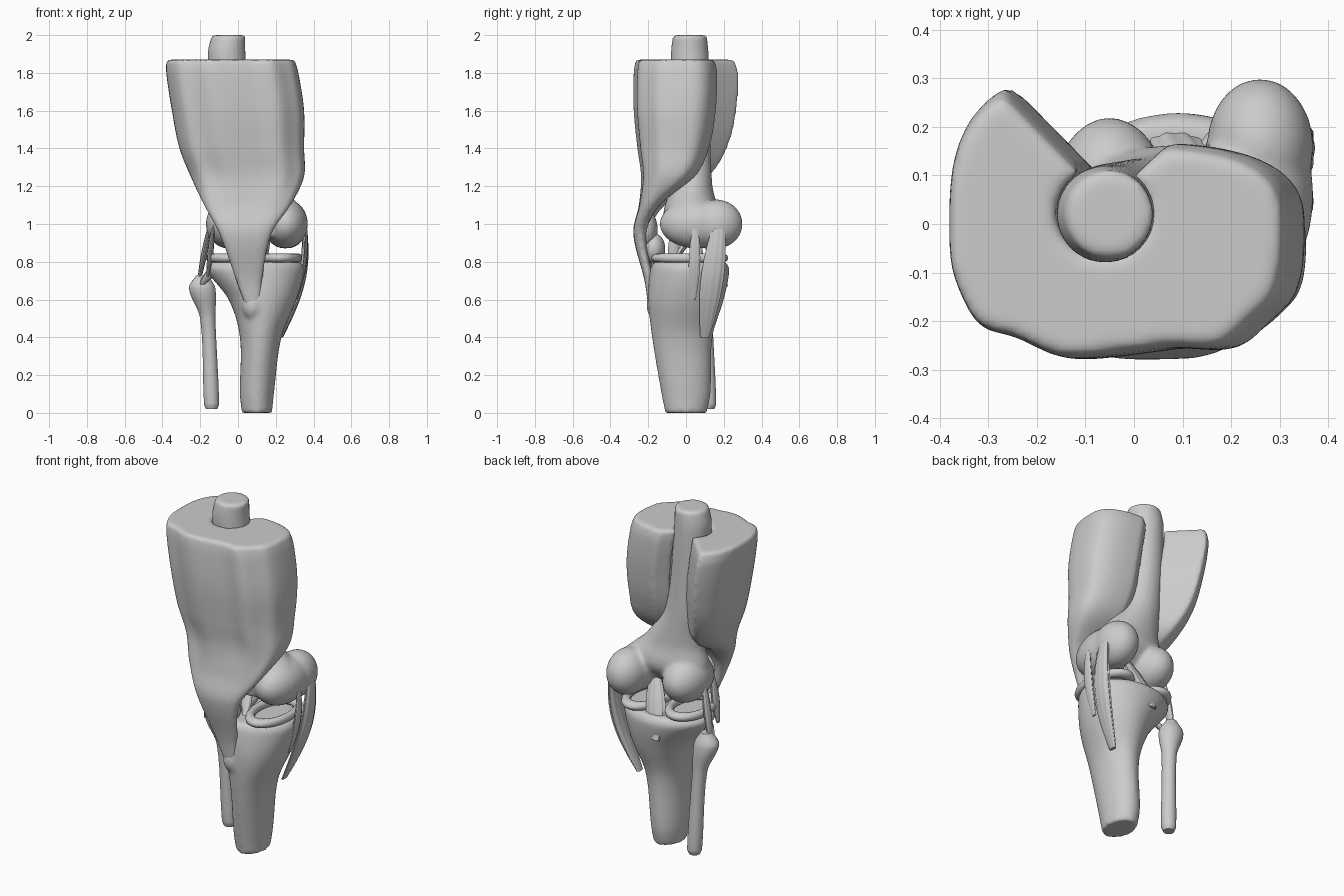
import bpy, bmesh, math
from mathutils import Matrix, Vector

default_cube = bpy.data.objects.get("Cube")
if default_cube:
    bpy.data.objects.remove(default_cube)

grey = bpy.data.materials.new("plain_grey")
grey.use_nodes = True
grey.diffuse_color = (0.6, 0.6, 0.6, 1)
grey.node_tree.nodes["Principled BSDF"].inputs["Base Color"].default_value = grey.diffuse_color


def resample(rows, steps=6):
    """Smoothly interpolate rows whose first number is the height."""
    rows = [Vector(row) for row in rows]
    last = len(rows) - 1

    def slope(index):
        below, above = rows[max(index - 1, 0)], rows[min(index + 1, last)]
        return (above - below) / (above[0] - below[0])

    smooth_rows = []
    for index in range(last):
        low, high = rows[index], rows[index + 1]
        rise = high[0] - low[0]
        for step in range(steps):
            t = step / steps
            ease = t * t * (3 - 2 * t)
            bend = slope(index) * t * (1 - t) ** 2 - slope(index + 1) * t * t * (1 - t)
            smooth_rows.append(low.lerp(high, ease) + bend * rise)
    return smooth_rows + [rows[last]]


def skin(bm, rings):
    """Skin a stack of rings and cap both ends."""
    loops = [[bm.verts.new(point) for point in ring] for ring in rings]
    count = len(loops[0])
    for lower, upper in zip(loops, loops[1:]):
        for i in range(count):
            j = (i + 1) % count
            bm.faces.new((lower[i], lower[j], upper[j], upper[i]))
    bm.faces.new(loops[0])
    bm.faces.new(loops[-1])


def column(bm, rows, ridge=0.0):
    """Stack of ovals: height, centre x, centre y, radius x, radius y."""
    angles = [math.tau * i / 40 for i in range(40)]
    rings = []
    for z, cx, cy, rx, ry in resample(rows):
        rings.append([(cx + rx * math.cos(a) * (1 + ridge * math.cos(10 * a)),
                       cy + ry * math.sin(a) * (1 + ridge * math.cos(10 * a)), z)
                      for a in angles])
    skin(bm, rings)


def ball(bm, centre, radii):
    placing = Matrix.Translation(centre) @ Matrix.Diagonal((*radii, 1))
    bmesh.ops.create_uvsphere(bm, u_segments=32, v_segments=20, radius=1, matrix=placing)


def finish(name, bm, fuse=False):
    """Turn the mesh into a shaded object, optionally fused into one soft form."""
    bmesh.ops.recalc_face_normals(bm, faces=bm.faces)
    mesh = bpy.data.meshes.new(name)
    bm.to_mesh(mesh)
    bm.free()
    mesh.materials.append(grey)
    part = bpy.data.objects.new(name, mesh)
    bpy.context.collection.objects.link(part)
    if fuse:
        remesh = part.modifiers.new("fuse", 'REMESH')
        remesh.mode = 'VOXEL'
        remesh.voxel_size = 0.012
        remesh.use_smooth_shade = True
        soften = part.modifiers.new("soften", 'SMOOTH')
        soften.iterations = 7
    bpy.ops.object.select_all(action='DESELECT')
    part.select_set(True)
    bpy.context.view_layer.objects.active = part
    bpy.ops.object.shade_smooth_by_angle(angle=math.radians(50))


def strap(name, bottom, top, size, bow=0.0):
    """Fibrous band, fullest halfway up and bowed sideways."""
    rows = []
    for step in range(7):
        t = step / 6
        swell = math.sin(math.pi * t)
        x, y, z = Vector(bottom).lerp(Vector(top), t)
        girth = Vector(size) * (0.4 + 0.6 * swell)
        rows.append((z, x + bow * swell, y, *girth))
    bm = bmesh.new()
    column(bm, rows, ridge=0.06)
    finish(name, bm)


# Thigh bone: shaft flaring into two rounded condyles
bm = bmesh.new()
column(bm, [(0.93, 0.1, -0.02, 0.17, 0.08), (1.06, 0.1, 0.02, 0.25, 0.14),
            (1.2, 0.05, 0.03, 0.17, 0.11), (1.4, -0.02, 0.03, 0.11, 0.1),
            (1.9, -0.06, 0.02, 0.1, 0.1), (2, -0.05, 0.02, 0.09, 0.09)])
ball(bm, (0.25, 0.06, 1), (0.12, 0.2, 0.13))
ball(bm, (0.26, 0.16, 1), (0.11, 0.14, 0.13))
ball(bm, (-0.05, 0.05, 1), (0.12, 0.17, 0.13))
finish("thigh_bone", bm, fuse=True)

# Shin bone: broad plateau tapering to the cut end
bm = bmesh.new()
column(bm, [(0, 0.1, 0, 0.08, 0.11), (0.1, 0.1, 0, 0.09, 0.13),
            (0.4, 0.12, -0.02, 0.11, 0.16), (0.6, 0.13, 0, 0.18, 0.2),
            (0.76, 0.09, 0.02, 0.26, 0.21), (0.8, 0.09, 0.02, 0.24, 0.19)])
ball(bm, (0.08, -0.15, 0.57), (0.06, 0.06, 0.08))
finish("shin_bone", bm, fuse=True)

# Slim outer leg bone with a knobby head
bm = bmesh.new()
column(bm, [(0.02, -0.14, 0.12, 0.03, 0.03), (0.05, -0.14, 0.12, 0.04, 0.04),
            (0.5, -0.16, 0.1, 0.04, 0.04), (0.66, -0.19, 0.08, 0.07, 0.06),
            (0.73, -0.19, 0.08, 0.03, 0.03)])
finish("outer_leg_bone", bm)


def muscle_outline(opening):
    """C-shaped section in a unit square: rounded outside, notch for the shaft."""
    outline = []
    for degrees in range(125, 441, 5):
        a = math.radians(degrees)
        x, y = (math.copysign(abs(value) ** 0.7, value) for value in (math.cos(a), math.sin(a)))
        if y > 0:
            y *= 1.15 if x < 0 and degrees < 200 else 0.6
        else:
            y *= 1 - 0.04 * opening * (1 + math.cos(9 * a))
        outline.append((x, y))
    for degrees in range(50, -241, -10):
        a = math.radians(degrees)
        y = 0.1 + 0.35 * math.sin(a)
        outline.append((-0.08 + 0.28 * math.cos(a), 0.5 + (y - 0.5) * opening))
    return outline


# Front thigh muscle: wraps the shaft and narrows into the knee tendon
# Rows: height, centre x, half width, front y, depth
levels = [(0.56, 0.08, 0.04, -0.2, 0.06), (0.7, 0.06, 0.07, -0.22, 0.06),
          (0.95, 0.04, 0.14, -0.28, 0.09), (1.1, 0.05, 0.23, -0.25, 0.14),
          (1.25, 0.05, 0.3, -0.24, 0.36), (1.4, 0.02, 0.33, -0.26, 0.48),
          (1.6, 0, 0.35, -0.28, 0.55), (1.8, -0.03, 0.35, -0.28, 0.56),
          (1.87, -0.04, 0.34, -0.27, 0.53)]
rings = []
for z, middle, half, front, depth in resample(levels):
    opening = min(1, depth / 0.4)
    rings.append([(middle + half * x, front + depth * (1 + y) / 2, z)
                  for x, y in muscle_outline(opening)])
bm = bmesh.new()
skin(bm, rings)
finish("front_thigh_muscle", bm, fuse=True)

# Kneecap and the soft pad beneath it
for name, centre, radii in (("kneecap", (0.04, -0.21, 0.97), (0.1, 0.06, 0.1)),
                            ("fat_pad", (0.05, -0.17, 0.87), (0.08, 0.06, 0.08))):
    bm = bmesh.new()
    ball(bm, centre, radii)
    finish(name, bm)

# Cartilage rings between the condyles and the plateau
for name, x, length in (("inner_cartilage", 0.22, 0.17), ("outer_cartilage", -0.05, 0.15)):
    bpy.ops.mesh.primitive_torus_add(location=(x, 0.02, 0.82), major_radius=1, minor_radius=0.2)
    cartilage = bpy.context.object
    cartilage.name = name
    cartilage.scale = (0.1, length, 0.12)
    cartilage.data.materials.append(grey)
    bpy.ops.object.shade_smooth_by_angle(angle=math.radians(50))

# Ligaments at the sides of the joint
strap("inner_side_ligament", (0.23, 0.1, 0.4), (0.35, 0.18, 1.04), (0.02, 0.06), bow=0.05)
strap("inner_front_ligament", (0.31, 0.04, 0.6), (0.36, 0.05, 1), (0.01, 0.03), bow=0.02)
strap("outer_side_ligament", (-0.21, 0.07, 0.68), (-0.15, 0.05, 1), (0.015, 0.03))
strap("outer_front_ligament", (-0.16, -0.07, 0.72), (-0.13, -0.06, 1), (0.015, 0.03))
strap("leg_bone_link", (-0.19, 0.03, 0.68), (-0.1, -0.02, 0.8), (0.03, 0.02))

# Crossed ligaments inside the joint
strap("rear_cross_ligament", (0.05, 0.21, 0.67), (0.14, 0.08, 1), (0.06, 0.03))
strap("front_cross_ligament", (0.1, -0.08, 0.78), (0.03, 0.07, 1), (0.03, 0.02))
